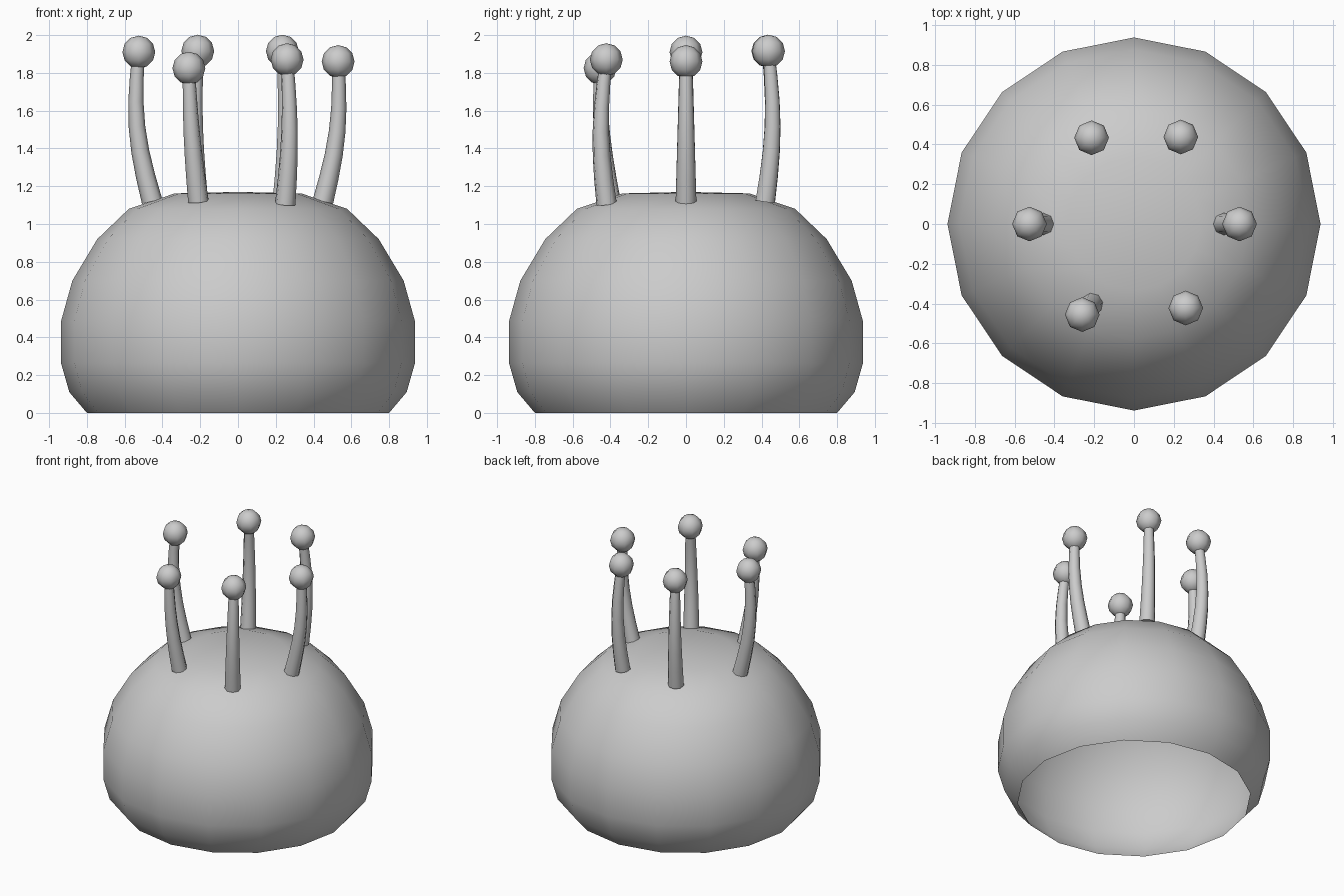
import bpy, bmesh, math
from mathutils import Vector

if "Cube" in bpy.data.objects:
    bpy.data.objects.remove(bpy.data.objects["Cube"])

grey = bpy.data.materials.new("plain_grey")
grey.use_nodes = True
colour = (0.6, 0.6, 0.6, 1)
grey.diffuse_color = colour
grey.node_tree.nodes["Principled BSDF"].inputs["Base Color"].default_value = colour


def add_object(name, data):
    obj = bpy.data.objects.new(name, data)
    bpy.context.collection.objects.link(obj)
    data.materials.append(grey)
    return obj


def add_mesh(name, bm):
    mesh = bpy.data.meshes.new(name)
    for face in bm.faces:
        face.smooth = True
    bm.to_mesh(mesh)
    bm.free()
    return add_object(name, mesh)


def make_body():
    # Hollow dome, open at the bottom, turned from a profile
    profile = [(0.80, 0), (0.893, 0.11), (0.937, 0.264), (0.937, 0.485),
               (0.877, 0.70), (0.745, 0.92), (0.578, 1.08), (0.335, 1.162), (0, 1.17)]
    bm = bmesh.new()
    verts = [bm.verts.new((r, 0, z)) for r, z in profile]
    edges = [bm.edges.new(pair) for pair in zip(verts, verts[1:])]
    bmesh.ops.spin(bm, geom=verts + edges, cent=(0, 0, 0), axis=(0, 0, 1),
                   angle=math.tau, steps=16)
    bmesh.ops.remove_doubles(bm, verts=bm.verts, dist=0.001)
    bmesh.ops.recalc_face_normals(bm, faces=bm.faces)
    # Outward means the lowest wall faces away from the axis
    if sum(f.normal.dot(f.calc_center_median()) for f in bm.faces) < 0:
        bmesh.ops.reverse_faces(bm, faces=bm.faces)
    return add_mesh("body", bm)


def make_stalk(name, base, tip, bow):
    # Tapered tube that bows outward between the body and the ball
    base, tip = Vector(base), Vector(tip)
    outward = Vector((base.x, base.y, 0)).normalized() * bow
    curve = bpy.data.curves.new(name, "CURVE")
    curve.dimensions = "3D"
    curve.bevel_depth = 1
    curve.bevel_resolution = 2
    curve.use_fill_caps = True
    steps = 6
    spline = curve.splines.new("POLY")
    spline.points.add(steps)
    for i, point in enumerate(spline.points):
        t = i / steps
        point.co = (*(base.lerp(tip, t) + outward * math.sin(math.pi * t)), 1)
        point.radius = 0.055 - 0.022 * t
    add_object(name + "_stalk", curve)

    # Round tip
    bm = bmesh.new()
    bmesh.ops.create_uvsphere(bm, u_segments=8, v_segments=6, radius=0.087)
    ball = add_mesh(name + "_ball", bm)
    ball.location = tip


make_body()
stalks = {
    "right": ((-0.455, 0, 1.12), (-0.525, 0, 1.91), 0.045),
    "left": ((0.45, 0, 1.12), (0.53, 0, 1.86), 0.035),
    "front_right": ((-0.21, -0.40, 1.12), (-0.26, -0.455, 1.825), 0.02),
    "front_left": ((0.25, -0.42, 1.105), (0.26, -0.422, 1.87), 0.035),
    "back_right": ((-0.21, 0.42, 1.12), (-0.213, 0.433, 1.915), 0.035),
    "back_left": ((0.235, 0.42, 1.12), (0.235, 0.437, 1.915), 0.035),
}
for name, (base, tip, bow) in stalks.items():
    make_stalk(name, base, tip, bow)
